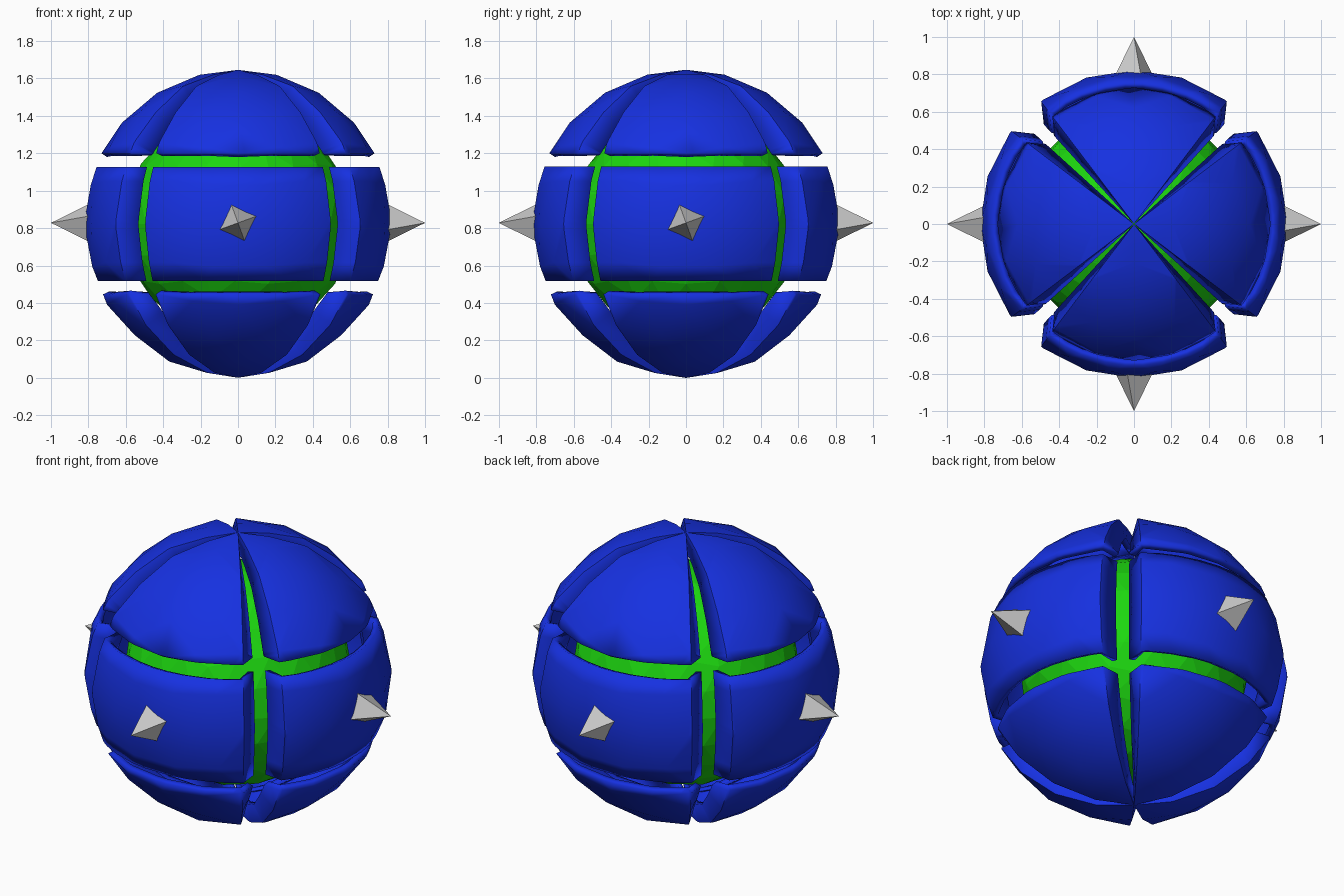
import bpy, bmesh
from math import sin, cos, pi, radians
from mathutils import Matrix, Vector

if "Cube" in bpy.data.objects:
    bpy.data.objects.remove(bpy.data.objects["Cube"])

R = 0.823            # outer shell radius, also the centre height
CORE = 0.61          # inner ball radius
HALF = radians(37.2) # half width of each panel around the axis
Z_MID, Z_CAP = 0.305, 0.377


def material(name, color):
    m = bpy.data.materials.new(name)
    m.diffuse_color = color
    m.use_nodes = True
    m.node_tree.nodes["Principled BSDF"].inputs["Base Color"].default_value = m.diffuse_color
    return m


blue = material("blue_shell", (0.008, 0.03, 0.75, 1))
green = material("green_core", (0.012, 0.68, 0.005, 1))


def cut(bm, co, no):
    bmesh.ops.bisect_plane(bm, geom=bm.verts[:] + bm.edges[:] + bm.faces[:],
                           dist=1e-5, plane_co=co, plane_no=no, clear_outer=True)


def panel_mesh(name, z0, z1):
    """Piece of the faceted ball facing +x, with side flanges folded inward."""
    bm = bmesh.new()
    bmesh.ops.create_icosphere(bm, subdivisions=3, radius=R)
    cut(bm, (0, 0, z1), (0, 0, 1))
    cut(bm, (0, 0, z0), (0, 0, -1))
    for s in (1, -1):
        cut(bm, (0, 0, 0), (-sin(HALF), s * cos(HALF), 0))

    def on_side(v):
        return abs(abs(v.co.y) * cos(HALF) - v.co.x * sin(HALF)) < 1e-4

    side = [e for e in bm.edges if e.is_boundary and all(on_side(v) for v in e.verts)]
    new = bmesh.ops.extrude_edge_only(bm, edges=side)["geom"]
    for v in [g for g in new if isinstance(g, bmesh.types.BMVert)]:
        z = v.co.z
        turn = radians(5) * (1 if v.co.y > 0 else -1)
        v.co = Matrix.Rotation(turn, 3, 'Z') @ v.co * 0.875
        if z0 > -0.5 and z1 < 0.5:
            v.co.z = z
        else:
            v.co.z = max(z0, min(z1, v.co.z))
    bmesh.ops.recalc_face_normals(bm, faces=bm.faces[:])
    bm.normal_update()
    if sum(f.normal.dot(f.calc_center_median()) * f.calc_area() for f in bm.faces) < 0:
        bmesh.ops.reverse_faces(bm, faces=bm.faces[:])
    me = bpy.data.meshes.new(name)
    bm.to_mesh(me)
    bm.free()
    me.materials.append(blue)
    return me


# Twelve shell panels: three rows of four
for row, z0, z1 in (("upper", Z_CAP, 1), ("middle", -Z_MID, Z_MID), ("lower", -1, -Z_CAP)):
    me = panel_mesh(row + "_panel", z0, z1)
    for i in range(4):
        ob = bpy.data.objects.new(f"{row}_panel_{i + 1}", me.copy())
        bpy.context.collection.objects.link(ob)
        ob.location.z = R
        ob.rotation_euler.z = i * pi / 2
        bpy.ops.object.select_all(action='DESELECT')
        ob.select_set(True)
        bpy.context.view_layer.objects.active = ob
        bpy.ops.object.shade_smooth_by_angle(angle=radians(30))
        mod = ob.modifiers.new("wall", 'SOLIDIFY')
        mod.thickness = 0.035
        mod.offset = -1

# Green inner ball
bpy.ops.mesh.primitive_ico_sphere_add(subdivisions=3, radius=CORE, location=(0, 0, R))
core = bpy.context.object
core.name = "inner_ball"
core.data.materials.append(green)

# Four grey four-sided spikes around the equator
for i in range(4):
    a = i * pi / 2
    d = Vector((cos(a), sin(a), 0))
    bpy.ops.mesh.primitive_cone_add(vertices=4, radius1=0.105, radius2=0, depth=0.2)
    spike = bpy.context.object
    spike.name = f"spike_{i + 1}"
    spike.data.transform(Matrix.Rotation(radians(20), 4, 'Z'))
    spike.rotation_euler = (0, pi / 2, a)
    spike.location = d * 0.9 + Vector((0, 0, R + 0.005))
